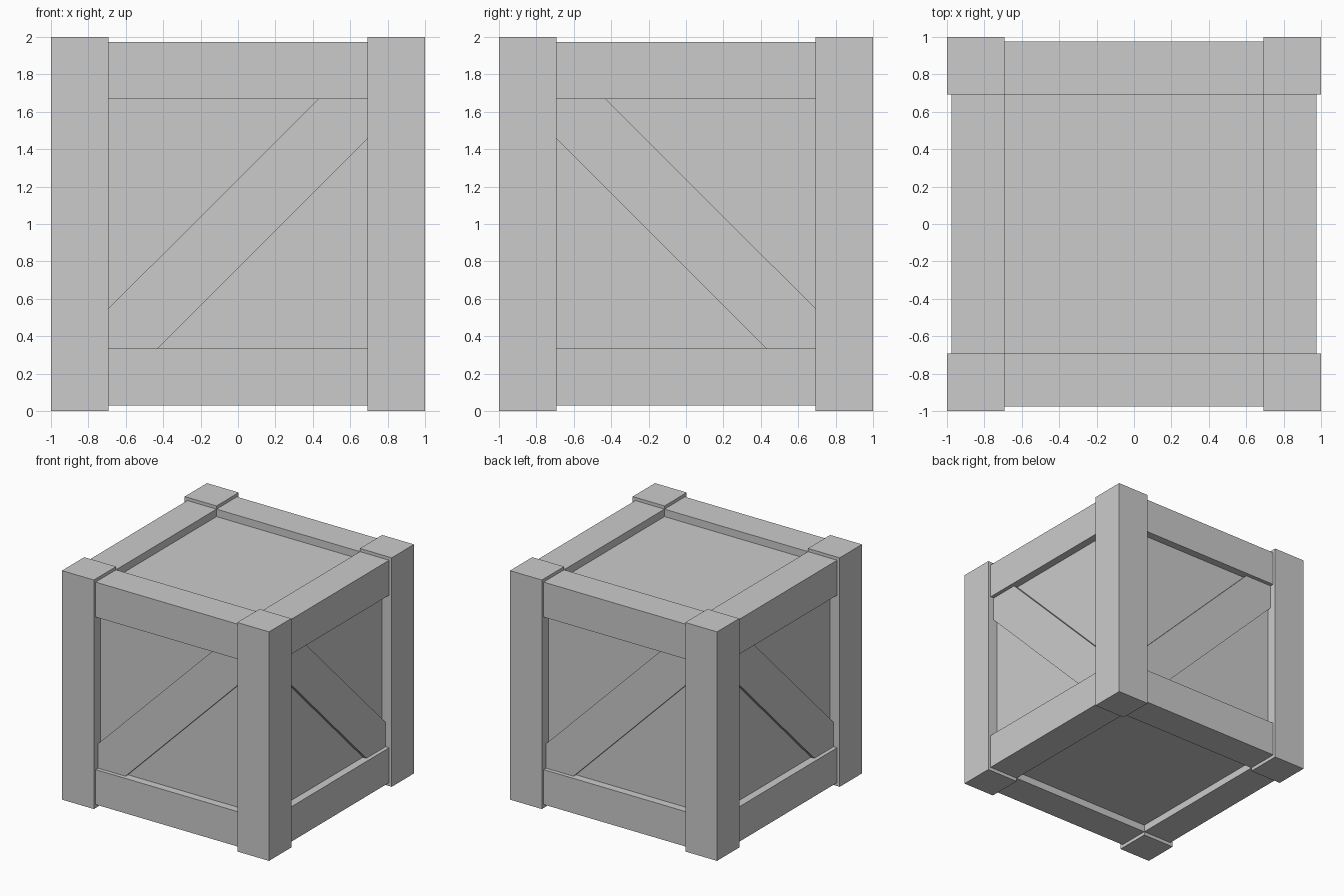
import bpy, bmesh
from mathutils import Vector

if "Cube" in bpy.data.objects:
    bpy.data.objects.remove(bpy.data.objects["Cube"])

POST_IN = 0.693   # inner edge of posts and rails
RAIL_OUT = 0.975  # outer face of rails
BRACE_OUT = 0.941 # outer face of diagonal braces
PANEL_OUT = 0.907 # outer face of panels
LOW, HIGH = 0.335, 1.667  # opening between rails


def prism(name, profile, y0, y1, place=lambda p: p):
    """Extrude an (x, z) profile from y0 to y1, then place its points."""
    bm = bmesh.new()
    face = bm.faces.new([bm.verts.new((x, y0, z)) for x, z in profile])
    ext = bmesh.ops.extrude_face_region(bm, geom=[face])
    moved = [v for v in ext["geom"] if isinstance(v, bmesh.types.BMVert)]
    bmesh.ops.translate(bm, verts=moved, vec=(0, y1 - y0, 0))
    for v in bm.verts:
        v.co = Vector(place(tuple(v.co)))
    bmesh.ops.recalc_face_normals(bm, faces=bm.faces)
    mesh = bpy.data.meshes.new(name)
    bm.to_mesh(mesh)
    bm.free()
    obj = bpy.data.objects.new(name, mesh)
    bpy.context.collection.objects.link(obj)
    return obj


def rect(x0, x1, z0, z1):
    return [(x0, z0), (x1, z0), (x1, z1), (x0, z1)]


# Recessed panels as one inner body
prism("panel_body", rect(-PANEL_OUT, PANEL_OUT, 1 - PANEL_OUT, 1 + PANEL_OUT),
      -PANEL_OUT, PANEL_OUT)

# Corner posts
for sx, xn in ((-1, "left"), (1, "right")):
    for sy, yn in ((-1, "front"), (1, "back")):
        prism(f"{yn}_{xn}_post", rect(POST_IN, 1, 0, 2), POST_IN, 1,
              lambda p: (sx * p[0], sy * p[1], p[2]))

# Side frames: braces mirror across the corners they share
sides = {
    "front": lambda p: p,
    "right": lambda p: (-p[1], -p[0], p[2]),
    "back": lambda p: (-p[0], -p[1], p[2]),
    "left": lambda p: (p[1], p[0], p[2]),
}
brace = [(-POST_IN, LOW), (-0.428, LOW), (POST_IN, 1.456),
         (POST_IN, HIGH), (0.428, HIGH), (-POST_IN, 0.548)]
for side, place in sides.items():
    prism(f"{side}_bottom_rail", rect(-POST_IN, POST_IN, 0.03, LOW),
          -RAIL_OUT, -POST_IN, place)
    prism(f"{side}_top_rail", rect(-POST_IN, POST_IN, HIGH, 1.972),
          -RAIL_OUT, -POST_IN, place)
    prism(f"{side}_diagonal_brace", brace, -BRACE_OUT, -0.88, place)
